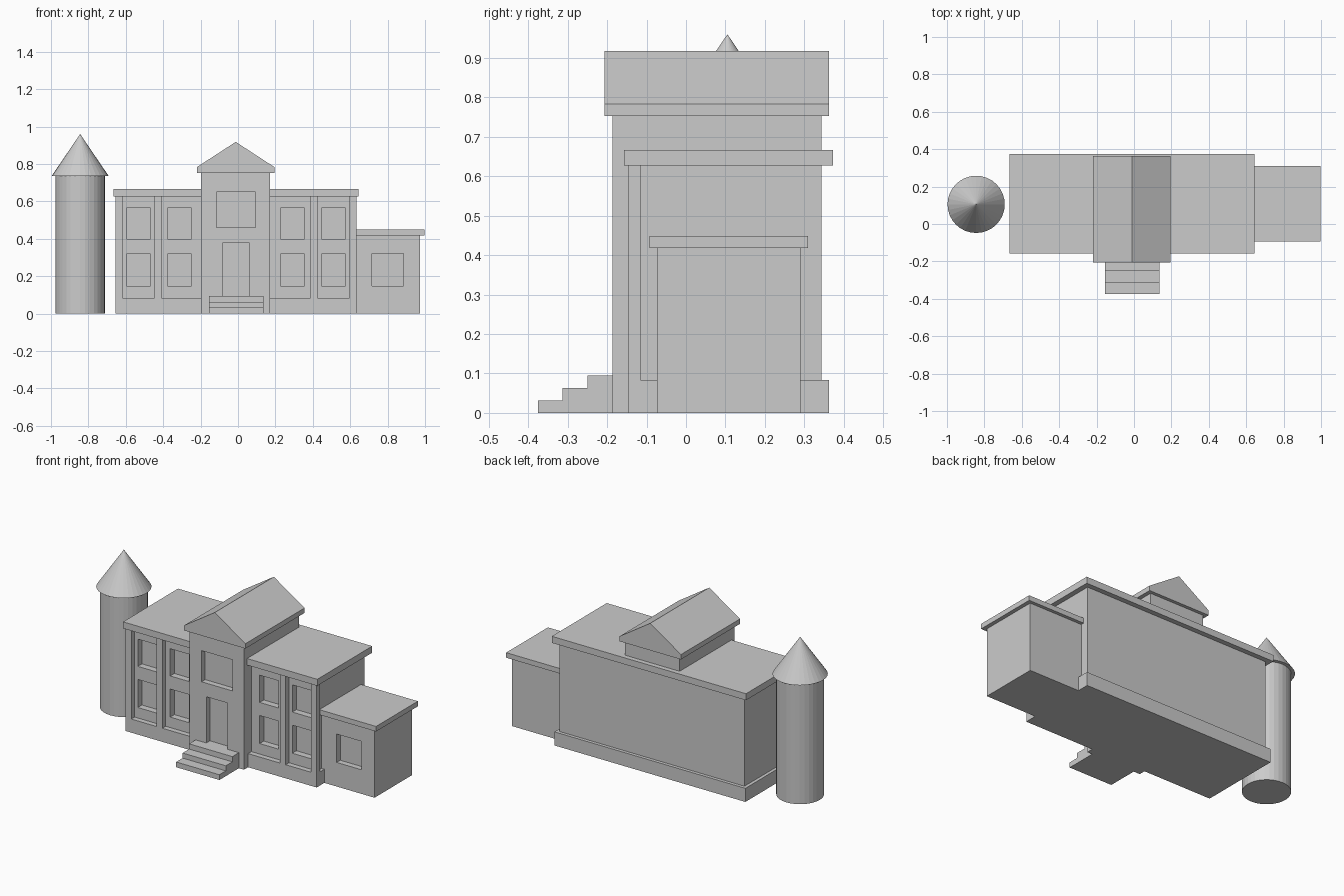
import bpy, bmesh
from mathutils import Matrix

if "Cube" in bpy.data.objects:
    bpy.data.objects.remove(bpy.data.objects["Cube"])

stone = bpy.data.materials.new("light_grey")
stone.diffuse_color = (0.6, 0.6, 0.6, 1)
stone.use_nodes = True
stone.node_tree.nodes["Principled BSDF"].inputs["Base Color"].default_value = stone.diffuse_color


def finish(name, bm):
    bmesh.ops.recalc_face_normals(bm, faces=bm.faces)
    me = bpy.data.meshes.new(name)
    bm.to_mesh(me)
    bm.free()
    me.materials.append(stone)
    ob = bpy.data.objects.new(name, me)
    bpy.context.collection.objects.link(ob)
    return ob


def boxes(name, *spans):
    """Each span is x0, x1, y0, y1, z0, z1."""
    bm = bmesh.new()
    for x0, x1, y0, y1, z0, z1 in spans:
        m = Matrix.Translation(((x0 + x1) / 2, (y0 + y1) / 2, (z0 + z1) / 2))
        m = m @ Matrix.Diagonal((x1 - x0, y1 - y0, z1 - z0, 1))
        bmesh.ops.create_cube(bm, size=1, matrix=m)
    return finish(name, bm)


def prism(name, profile, axis, start, length):
    """Extrude a 2D profile: (x, z) along y, or (y, z) along x."""
    bm = bmesh.new()
    pts = [(a, start, b) if axis == 'y' else (start, a, b) for a, b in profile]
    face = bm.faces.new([bm.verts.new(p) for p in pts])
    ext = bmesh.ops.extrude_face_region(bm, geom=[face])
    verts = [g for g in ext["geom"] if isinstance(g, bmesh.types.BMVert)]
    move = (0, length, 0) if axis == 'y' else (length, 0, 0)
    bmesh.ops.translate(bm, verts=verts, vec=move)
    return finish(name, bm)


def round_part(name, r1, r2, z0, z1):
    bm = bmesh.new()
    bmesh.ops.create_cone(bm, cap_ends=True, segments=32, radius1=r1, radius2=r2,
                          depth=z1 - z0,
                          matrix=Matrix.Translation((-0.844, 0.105, (z0 + z1) / 2)))
    return finish(name, bm)


def cut(wall, front, depth, openings):
    """Recess rectangular openings (x0, x1, z0, z1) into a front wall."""
    tool = boxes(wall.name + "_cutter", *[(x0, x1, front - 0.02, front + depth, z0, z1)
                                          for x0, x1, z0, z1 in openings])
    tool.hide_render = True
    tool.hide_viewport = True
    mod = wall.modifiers.new("openings", 'BOOLEAN')
    mod.operation = 'DIFFERENCE'
    mod.solver = 'EXACT'
    mod.object = tool


# Main block: plinth, walls with two rows of windows, pilasters and flat roof
boxes("plinth", (-0.655, 0.634, -0.147, 0.363, 0, 0.083))
hall = boxes("hall_walls", (-0.635, 0.614, -0.115, 0.343, 0.083, 0.627))
cut(hall, -0.115, 0.04, [(x, x + 0.128, z0, z1)
                         for x in (-0.596, -0.377, 0.227, 0.447)
                         for z0, z1 in ((0.147, 0.318), (0.398, 0.564))])
boxes("pilasters", *[(x, x + 0.038, -0.147, -0.115, 0.083, 0.627)
                     for x in (-0.655, -0.446, 0.387, 0.596)])
boxes("hall_roof", (-0.666, 0.645, -0.157, 0.373, 0.627, 0.667))

# Central entrance block with door, large window and gable roof
entrance = boxes("entrance_block", (-0.197, 0.171, -0.187, 0.343, 0, 0.753))
cut(entrance, -0.187, 0.035, [(-0.083, 0.061, 0.095, 0.377),
                              (-0.115, 0.094, 0.46, 0.65)])
prism("gable_roof", [(-0.22, 0.753), (0.195, 0.753), (0.195, 0.783),
                     (-0.012, 0.918), (-0.22, 0.783)], 'y', -0.207, 0.57)

# Front steps
prism("front_steps", [(-0.187, 0), (-0.375, 0), (-0.375, 0.032), (-0.313, 0.032),
                      (-0.313, 0.063), (-0.25, 0.063), (-0.25, 0.095),
                      (-0.187, 0.095)], 'x', -0.155, 0.292)

# Low side wing
wing = boxes("side_wing", (0.6, 0.973, -0.073, 0.29, 0, 0.418))
cut(wing, -0.073, 0.035, [(0.717, 0.885, 0.147, 0.32)])
boxes("side_wing_roof", (0.6, 0.997, -0.093, 0.31, 0.418, 0.449))

# Round tower with pointed roof
round_part("round_tower", 0.1325, 0.1325, 0, 0.735)
round_part("tower_cone_roof", 0.153, 0, 0.735, 0.96)
